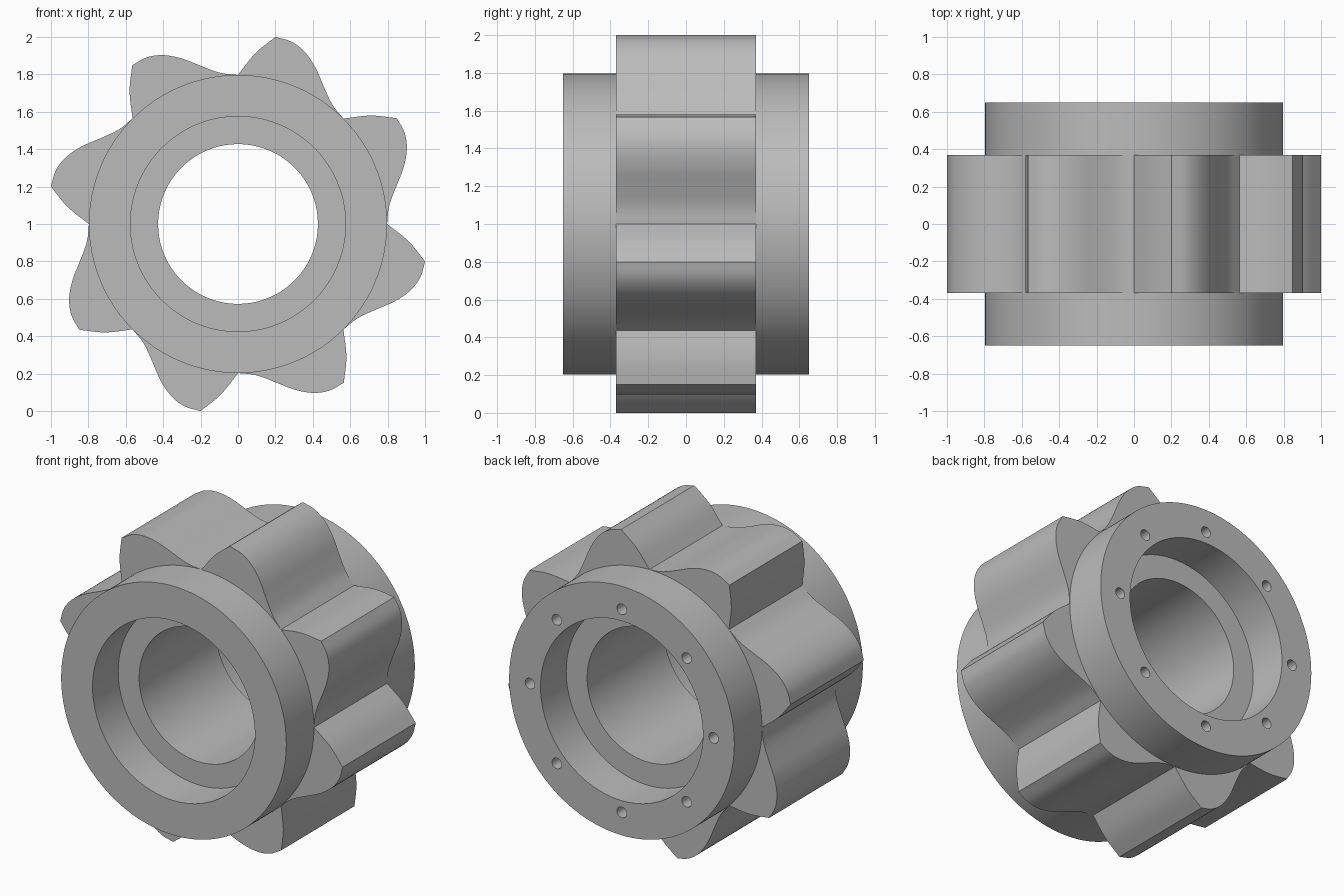
import bpy
import bmesh
from math import sin, cos, pi, hypot, atan2, radians
from mathutils import Vector

if "Cube" in bpy.data.objects:
    bpy.data.objects.remove(bpy.data.objects["Cube"], do_unlink=True)

TEETH = 8
HUB_R, BORE_R, RECESS_R = 0.797, 0.427, 0.575
HALF_LEN, HALF_GEAR, HALF_BORE = 0.65, 0.37, 0.39
CENTRE_Z = 1.0

grey = bpy.data.materials.new("machined_grey")
grey.use_nodes = True
colour = (0.5, 0.5, 0.5, 1)
grey.diffuse_color = colour
grey.node_tree.nodes["Principled BSDF"].inputs["Base Color"].default_value = colour


def spline(points, steps):
    """Catmull-Rom curve through the points, without its last point."""
    p = [Vector(q) for q in points]
    p = [2 * p[0] - p[1]] + p + [2 * p[-1] - p[-2]]
    out = []
    for a, b, c, d in zip(p, p[1:], p[2:], p[3:]):
        for k in range(steps):
            t = k / steps
            out.append(0.5 * (2 * b + (c - a) * t + (2 * a - 5 * b + 4 * c - d) * t * t
                              + (3 * b - a - 3 * c + d) * t ** 3))
    return out


# One hooked tooth: steep leading flank, sharp tip, swept trailing flank
foot = HUB_R * cos(pi / 4)
leading = [(0, HUB_R), (0.092, 0.912), (0.2, 1.0)]
trailing = [(0.2, 1.0), (0.285, 0.975), (0.357, 0.92), (0.415, 0.835),
            (0.457, 0.739), (0.504, 0.639), (foot, foot)]
tooth = spline(leading, 4) + spline(trailing, 4)

# Polar outline of the whole gear, clockwise from the top
outline = []
for n in range(TEETH):
    for x, z in tooth:
        outline.append((atan2(x, z) + n * 2 * pi / TEETH, max(HUB_R, hypot(x, z))))

# Body cross-section: (radius, y); None stands for the toothed outline
half = [(BORE_R, HALF_BORE), (RECESS_R, HALF_BORE), (RECESS_R, HALF_LEN),
        (HUB_R, HALF_LEN), (HUB_R, HALF_GEAR), (None, HALF_GEAR)]
section = [(r, -y) for r, y in half] + half[::-1]

bm = bmesh.new()
rings = [[bm.verts.new((sin(a) * (r or tip), y, CENTRE_Z + cos(a) * (r or tip)))
          for a, tip in outline] for r, y in section]
for lower, upper in zip(rings, rings[1:] + rings[:1]):
    for i in range(len(outline)):
        bm.faces.new((lower[i - 1], lower[i], upper[i], upper[i - 1]))
bmesh.ops.remove_doubles(bm, verts=bm.verts, dist=0.0002)
bmesh.ops.recalc_face_normals(bm, faces=bm.faces)
mesh = bpy.data.meshes.new("toothed_hub")
bm.to_mesh(mesh)
bm.free()
mesh.materials.append(grey)
hub = bpy.data.objects.new("toothed_hub", mesh)
bpy.context.collection.objects.link(hub)

# Ring of blind bolt holes in the back face
bm = bmesh.new()
for n in range(TEETH):
    a = n * 2 * pi / TEETH
    made = bmesh.ops.create_cone(bm, cap_ends=True, segments=24, radius1=0.034,
                                 radius2=0.034, depth=0.5)
    for v in made["verts"]:
        x, y, z = v.co
        v.co = (x + 0.65 * sin(a), z + HALF_LEN, CENTRE_Z - y + 0.65 * cos(a))
bmesh.ops.recalc_face_normals(bm, faces=bm.faces)
cut_mesh = bpy.data.meshes.new("bolt_hole_cutter")
bm.to_mesh(cut_mesh)
bm.free()
cut_mesh.materials.append(grey)
cutter = bpy.data.objects.new("bolt_hole_cutter", cut_mesh)
cutter.hide_render = True
bpy.context.collection.objects.link(cutter)

bpy.ops.object.select_all(action="DESELECT")
hub.select_set(True)
bpy.context.view_layer.objects.active = hub
holes = hub.modifiers.new("bolt_holes", "BOOLEAN")
holes.operation = "DIFFERENCE"
holes.solver = "EXACT"
holes.object = cutter
bpy.ops.object.modifier_apply(modifier=holes.name)
bpy.data.objects.remove(cutter, do_unlink=True)
bpy.ops.object.shade_smooth_by_angle(angle=radians(25))
